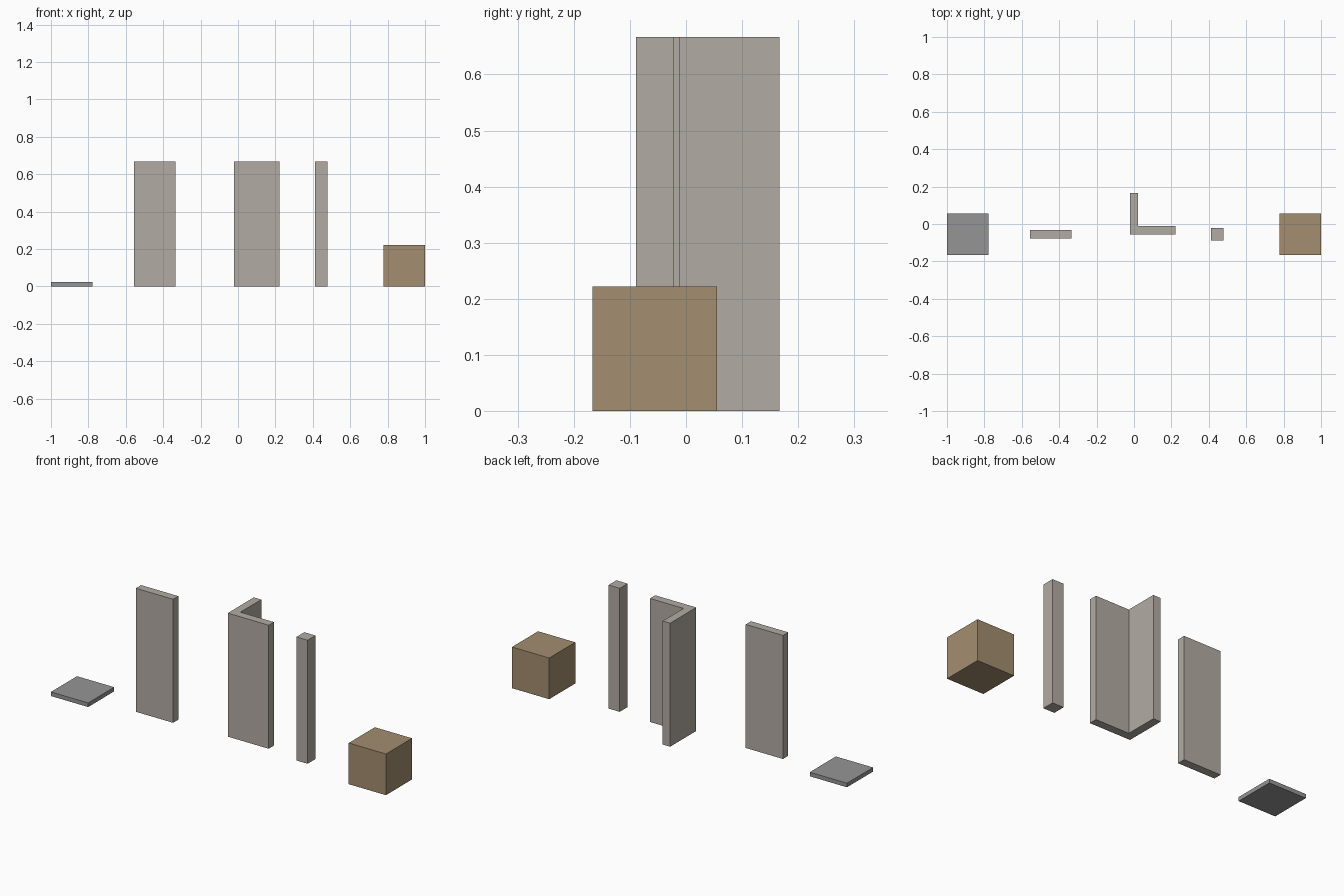
import bpy
import bmesh

if "Cube" in bpy.data.objects:
    bpy.data.objects.remove(bpy.data.objects["Cube"])

U = 2 / 9  # one kit module


def material(name, rgb):
    m = bpy.data.materials.new(name)
    m.diffuse_color = (*rgb, 1)
    m.use_nodes = True
    m.node_tree.nodes["Principled BSDF"].inputs["Base Color"].default_value = m.diffuse_color
    return m


def prism(name, outline, height, mat):
    """Extrude a floor outline (in world units) straight up from z = 0."""
    bm = bmesh.new()
    base = bm.faces.new([bm.verts.new((x, y, 0)) for x, y in outline])
    top = bmesh.ops.extrude_face_region(bm, geom=[base])["geom"]
    verts = [v for v in top if isinstance(v, bmesh.types.BMVert)]
    bmesh.ops.translate(bm, verts=verts, vec=(0, 0, height))
    bmesh.ops.recalc_face_normals(bm, faces=bm.faces)
    mesh = bpy.data.meshes.new(name)
    bm.to_mesh(mesh)
    bm.free()
    mesh.materials.append(mat)
    obj = bpy.data.objects.new(name, mesh)
    bpy.context.collection.objects.link(obj)
    return obj


def box(name, cx, sx, sy, height, mat, cy=-U / 4):
    x, y = sx / 2, sy / 2
    return prism(name, [(cx - x, cy - y), (cx + x, cy - y),
                        (cx + x, cy + y), (cx - x, cy + y)], height, mat)


plaster = material("plaster", (0.45, 0.41, 0.37))
stone = material("stone", (0.30, 0.30, 0.30))
wood = material("wood", (0.37, 0.27, 0.16))

# Row of separate building pieces, two modules apart
box("floor_tile", -4 * U, U, U, 0.1 * U, stone)
box("wall_panel", -2 * U, U, 0.2 * U, 3 * U, plaster)
box("pillar", 2 * U, 0.3 * U, 0.3 * U, 3 * U, plaster)
box("crate", 4 * U, U, U, U, wood)

# L-shaped corner wall
t = 0.1 * U
y0 = -U / 4
prism("corner_wall", [(-t, y0), (U, y0), (U, y0 + 2 * t), (t, y0 + 2 * t),
                      (t, 0.75 * U), (-t, 0.75 * U)], 3 * U, plaster)

# Centre the row on x = 0 (crate and tile ends reach exactly -1 and 1)
bpy.context.view_layer.update()
